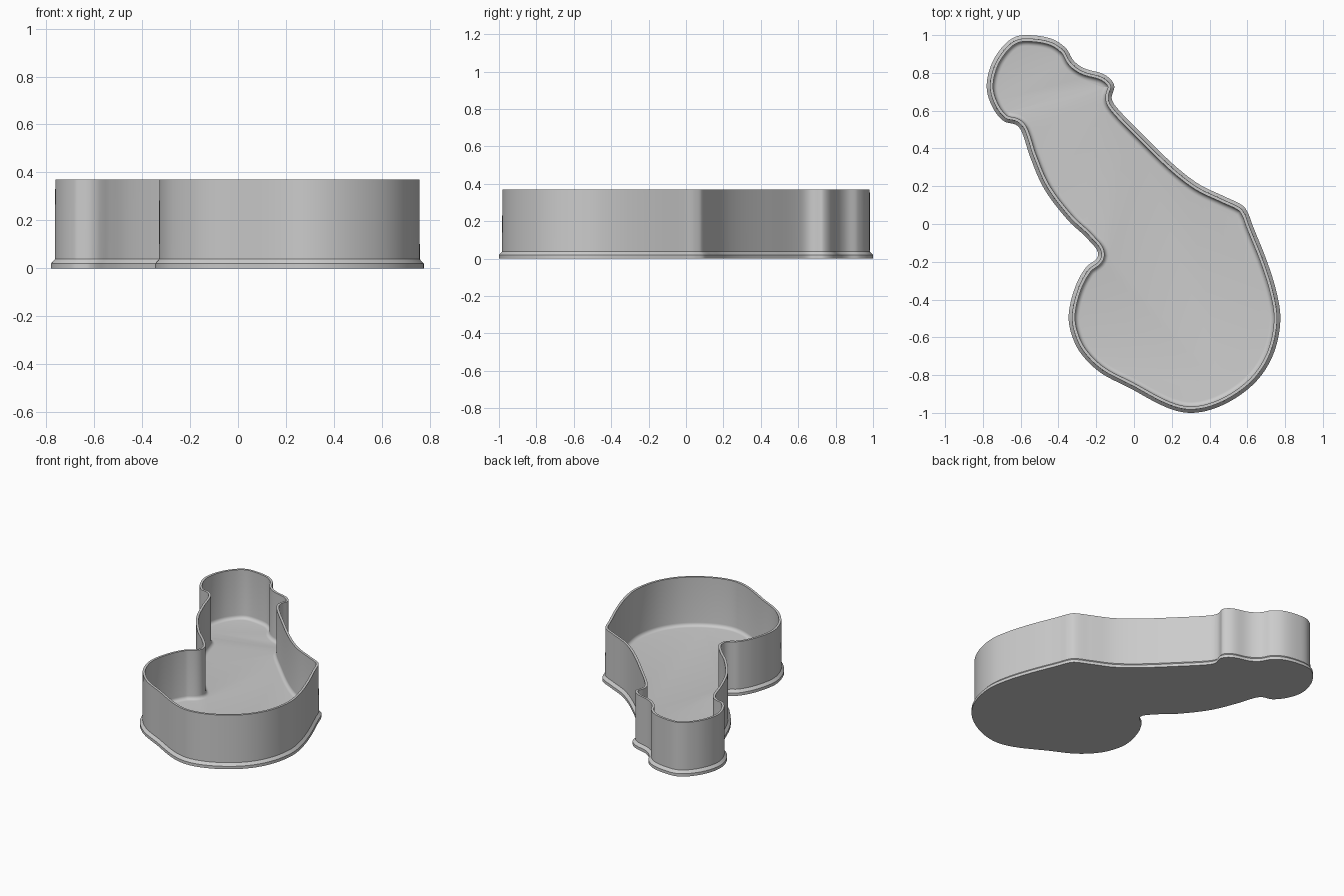
import bpy
import bmesh
import math
from mathutils import Vector
from mathutils.geometry import interpolate_bezier, intersect_point_line

cube = bpy.data.objects.get("Cube")
if cube:
    bpy.data.objects.remove(cube, do_unlink=True)

# Control points of the outer foot outline, clockwise from the right-hand corner
OUTLINE = [
    (.605, .055), (.625, 0), (.705, -.2), (.757, -.37), (.775, -.51), (.745, -.67),
    (.675, -.8), (.57, -.9), (.43, -.975), (.295, -1), (.17, -.97), (-.02, -.87),
    (-.18, -.785), (-.285, -.68), (-.335, -.57), (-.345, -.47), (-.31, -.33),
    (-.255, -.23), (-.19, -.165), (-.245, -.08), (-.35, .02), (-.475, .185),
    (-.55, .355), (-.595, .49), (-.625, .525), (-.69, .545), (-.75, .62),
    (-.78, .725), (-.755, .845), (-.695, .94), (-.63, .99), (-.555, 1), (-.435, .98),
    (-.36, .93), (-.32, .865), (-.265, .825), (-.155, .79), (-.105, .735),
    (-.118, .665), (-.09, .615), (.03, .49), (.215, .31), (.345, .21), (.48, .145),
    (.575, .098),
]
STEPS = 7


def smooth_loop(coords):
    """Closed smooth curve through the control points."""
    pts = [Vector(c) for c in coords]
    n = len(pts)
    tangents = [(pts[(i + 1) % n] - pts[i - 1]).normalized() for i in range(n)]
    loop = []
    for i in range(n):
        j = (i + 1) % n
        reach = (pts[j] - pts[i]).length / 3
        loop += interpolate_bezier(pts[i], pts[i] + tangents[i] * reach,
                                   pts[j] - tangents[j] * reach, pts[j], STEPS + 1)[:-1]
    return [p.to_2d() for p in loop]


def distance_to_loop(p, loop):
    best = math.inf
    for i, b in enumerate(loop):
        a = loop[i - 1]
        q, t = intersect_point_line(p, a, b)
        q = a.lerp(b, min(max(t, 0), 1))
        best = min(best, (p - q.to_2d()).length)
    return best


def inset_loop(loop, d):
    """Move the loop inwards by d, collapsing the folds at tight corners."""
    if d == 0:
        return loop
    n = len(loop)
    moved = []
    for i, p in enumerate(loop):
        t = (loop[(i + 1) % n] - loop[i - 1]).normalized()
        moved.append(p + Vector((t.y, -t.x)) * d)
    good = [i for i in range(n) if distance_to_loop(moved[i], loop) > d * .96]
    return [moved[min(good, key=lambda g: min((g - i) % n, (i - g) % n))]
            for i in range(n)]


# Cross-section as (inset, height): foot, bevel, wall, rim, inner fillet, floor
FLOOR, FILLET = .028, .024
INNER = .034
section = [(0, 0), (0, .02), (.017, .038), (.018, .37), (INNER, .37)]
for k in range(6):
    a = math.pi / 2 * k / 5
    section.append((INNER + FILLET * (1 - math.cos(a)),
                    FLOOR + FILLET * (1 - math.sin(a))))

base = smooth_loop(OUTLINE)
bm = bmesh.new()
rings = [[bm.verts.new((p.x, p.y, z)) for p in inset_loop(base, d)]
         for d, z in section]
count = len(base)
for low, high in zip(rings, rings[1:]):
    for i in range(count):
        j = (i + 1) % count
        bm.faces.new((low[i], low[j], high[j], high[i]))
bm.faces.new(rings[0])
bm.faces.new(rings[-1])
bmesh.ops.remove_doubles(bm, verts=bm.verts, dist=.0005)
bmesh.ops.recalc_face_normals(bm, faces=bm.faces)

mesh = bpy.data.meshes.new("tray")
bm.to_mesh(mesh)
bm.free()
tray = bpy.data.objects.new("tray", mesh)
bpy.context.collection.objects.link(tray)

# Plain grey material
grey = bpy.data.materials.new("plain grey")
grey.use_nodes = True
colour = (.6, .6, .6, 1)
grey.diffuse_color = colour
grey.node_tree.nodes["Principled BSDF"].inputs["Base Color"].default_value = colour
mesh.materials.append(grey)

bpy.context.view_layer.objects.active = tray
tray.select_set(True)
bpy.ops.object.shade_smooth_by_angle(angle=math.radians(30))
